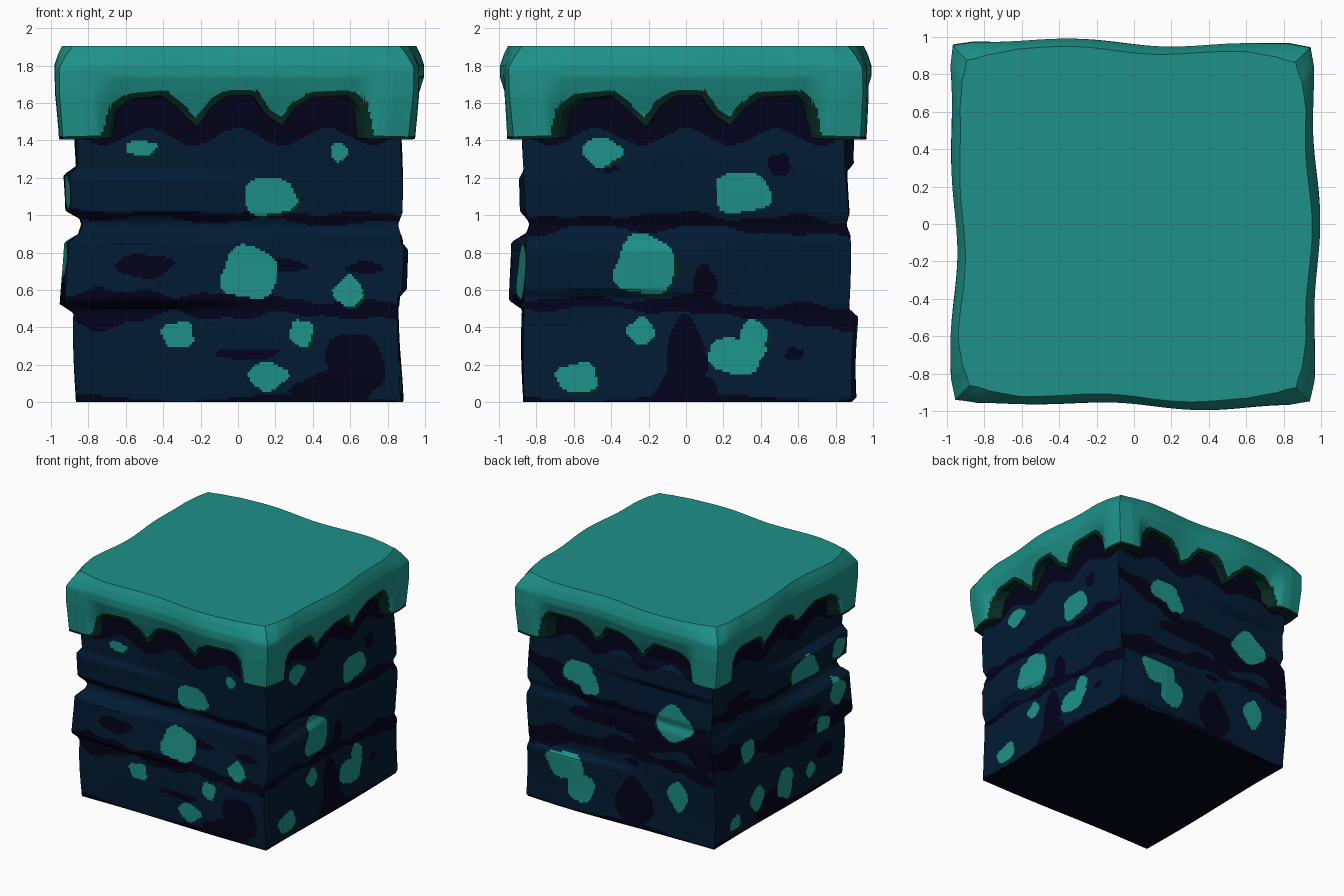
import bpy, bmesh, math
from math import sin, cos, pi

if "Cube" in bpy.data.objects:
    bpy.data.objects.remove(bpy.data.objects["Cube"])

# Colours
def mat(name, rgb):
    m = bpy.data.materials.new(name)
    m.diffuse_color = (*rgb, 1)
    m.use_nodes = True
    m.node_tree.nodes["Principled BSDF"].inputs["Base Color"].default_value = m.diffuse_color
    return m

TEAL, NAVY, DARK, GREEN = range(4)
MATS = [mat("teal_moss", (.0125, .285, .247)), mat("navy_rock", (.0006, .0110, .0325)),
        mat("dark_purple_soil", (.0006, .0004, .0100)), mat("dark_green_rim", (.0015, .022, .014))]

# Sides: 0 front (-y), 1 right (+x), 2 back (+y), 3 left (-x); t runs along x or y
# Moss spots and soil patches per side: (t, z, half width, half height)
SPOTS = [
    [(-.52, 1.36, .08, .04), (.54, 1.34, .045, .05), (.17, 1.10, .14, .10), (.06, .69, .15, .14),
     (.59, .59, .075, .08), (-.32, .36, .085, .07), (.34, .37, .06, .07), (.16, .14, .10, .075)],
    [(-.45, 1.34, .10, .075), (.30, 1.12, .15, .11), (-.22, .73, .16, .16), (-.24, .38, .07, .07),
     (-.58, .13, .11, .08), (.27, .25, .15, .10), (.36, .35, .07, .09)],
    [(.40, 1.17, .14, .10), (.30, 1.10, .09, .09), (-.49, .97, .16, .14), (.36, .23, .12, .13),
     (.50, .38, .17, .11), (-.53, .37, .09, .12)],
    [(-.29, 1.09, .16, .12), (-.71, .77, .11, .10), (-.49, .57, .08, .08), (.41, .67, .09, .09),
     (.28, .22, .09, .10), (-.09, .21, .10, .13), (.57, .12, .07, .06), (-.42, .2, .06, .06),
     (-.75, 1.12, .10, .08)]]
PATCHES = [
    [(-.50, .73, .15, .06), (.62, .20, .16, .17), (.50, .06, .2, .10), (.05, .26, .17, .03),
     (.2, .73, .16, .035), (.68, .72, .1, .03)],
    [(0, .2, .10, .26), (.0, .05, .17, .12), (.5, 1.27, .06, .06), (.1, .62, .06, .12),
     (.58, .26, .05, .03), (-.42, 1.25, .06, .02)],
    [(.25, .85, .22, .06), (-.12, .2, .16, .2), (-.3, .85, .25, .16), (-.1, .55, .06, .03)],
    [(.1, .1, .2, .12), (-.2, .72, .25, .08), (.5, 1.15, .15, .04), (-.6, .3, .1, .06)]]
# Soil strata: heights at t = -.9, 0, .9 and half thickness at both ends
BANDS = [[(.50, .53, .48, .085, .035), (1.01, .99, .98, .018, .026)],
         [(.95, .97, .925, .035, .04), (.53, .52, .44, .02, .05)],
         [(.80, .88, 1.22, .12, .06), (.58, .66, .55, .04, .07)],
         [(.55, .62, .74, .08, .07), (1.00, 1.00, 1.10, .03, .05)]]
# Rock ledges: (side, t of the peak, z from, z to, depth); each fades along the wall
LEDGES = [(3, -.6, .50, .88, .08), (3, -.6, 1.00, 1.24, .075), (0, -.6, .52, .88, .075),
          (0, -.6, 1.00, 1.22, .03), (2, .6, 0, .48, .06), (2, -.5, 1.25, 1.45, .045),
          (1, .8, .50, .88, .015), (1, -.5, .58, .84, .045), (1, .8, 0, .46, .01)]
# Lower outline of the moss cap along one side
DRIP = [(-1.1, 1.40), (-.70, 1.41), (-.67, 1.55), (-.58, 1.62), (-.40, 1.64), (-.30, 1.55), (-.22, 1.47),
        (-.14, 1.58), (-.05, 1.64), (.08, 1.64), (.15, 1.54), (.24, 1.48), (.31, 1.57), (.40, 1.63),
        (.60, 1.64), (.67, 1.57), (.70, 1.41), (1.1, 1.40)]

def lerp(table, x):
    for (a, va), (b, vb) in zip(table, table[1:]):
        if x <= b:
            f = (x - a) / (b - a)
            return va + (vb - va) * f
    return table[-1][1]

def clamp(x):
    return max(0, min(1, x))

def in_blob(t, z, blob, k):
    bt, bz, rt, rz = blob
    dt, dz = (t - bt) / rt, (z - bz) / rz
    r = math.hypot(dt, dz)
    if r > 1.3:
        return False
    a = math.atan2(dz, dt)
    return r < 1.02 + .06 * sin(3 * a + k) + .07 * sin(4 * a + 2 * k)

# Half widths of the rock and of the cap
def rock_half(side, t, z):
    h = .864 + .012 * sin(5 * z + side * 2) + .006 * sin(3 * t + 4 * z + side)
    h -= .02 * max(0, 1 - abs(z - .95) / .06)
    for s, a, c, e, d in LEDGES:
        if s == side and c - .03 < z < e + .03:
            fade = clamp(1.15 - abs(t - a) / .75)
            h += d * fade * clamp(min((z - c) / .05 + .5, (e - z) / .05 + .5))
    return h

CAP = [(1.3, .94), (1.4, .95), (1.65, .97), (1.8, .97), (1.86, .95), (1.91, .925)]

def cap_half(side, t, z):
    h = lerp(CAP, z) + .016 * sin(3.1 * t + side * 1.7) + .01 * sin(7 * t + side * 2.3 + z * 3)
    # lean in towards the rock between the corners, chamfer the corners
    h -= .065 * clamp((1.74 - z) / .2) * clamp((.8 - abs(t)) / .12)
    h -= .02 * clamp((abs(t) - .88) / .12)
    return h - .035 * clamp((abs(t) - .7) / .25) * clamp((z - 1.78) / .13)

# Face colours
def rock_colour(side, t, z):
    for k, s in enumerate(SPOTS[side]):
        if in_blob(t, z, s, k + side):
            return TEAL
    for k, s in enumerate(SPOTS[side]):
        if k % 2 == 0 and in_blob(t - .015, z + .012, s, k + side):
            return GREEN
    if z > 1.42 + .045 * cos(2 * pi * t / .48) or z < .025 + .02 * sin(5 * t + side):
        return DARK
    for a, b, c, w0, w1 in BANDS[side]:
        mid = lerp([(-.9, a), (0, b), (.9, c)], t) + .012 * sin(11 * t + side)
        w = lerp([(-.9, w0), (.9, w1)], t) * (1 + .35 * sin(9 * t + 3 * a) + .2 * sin(23 * t))
        if abs(z - mid) < w:
            return DARK
    if any(in_blob(t, z, p, 2 * k + side) for k, p in enumerate(PATCHES[side])):
        return DARK
    return NAVY

def cap_colour(side, t, z):
    edge = max(lerp(DRIP, t + d) for d in (-.025, 0, .025))
    return GREEN if z < edge + .025 else TEAL

# Block wall: a square loop of columns, each running from low(t) to top
N = 136
def block(name, half, low, top, rows, colour, rim=False, bottom=DARK, lid=TEAL):
    bm = bmesh.new()
    steps = [-1 + 2 * i / N for i in range(N)]
    ring = [(s, -1, 0) for s in steps] + [(1, s, 1) for s in steps]
    ring += [(-s, 1, 2) for s in steps] + [(-1, -s, 3) for s in steps]

    def place(px, py, z, inset=0):
        hx = half(1 if px > 0 else 3, py, z) - inset
        hy = half(2 if py > 0 else 0, px, z) - inset
        return bm.verts.new((px * hx, py * hy, z))

    cols = []
    for px, py, side in ring:
        t = px if side in (0, 2) else py
        z0 = low(t * .95)
        col = [place(px, py, z0, .08)] if rim else []
        col += [place(px, py, z0 + (top - z0) * j / rows) for j in range(rows + 1)]
        cols.append(col)
    for i, (px, py, side) in enumerate(ring):
        a, b = cols[i], cols[(i + 1) % len(cols)]
        for j in range(len(a) - 1):
            f = bm.faces.new((a[j], b[j], b[j + 1], a[j + 1]))
            c = f.calc_center_median()
            f.material_index = GREEN if rim and j == 0 else colour(side, c.x if side in (0, 2) else c.y, c.z)
            f.smooth = True
    bm.faces.new([c[-1] for c in cols]).material_index = lid
    if not rim:
        bm.faces.new([c[0] for c in reversed(cols)]).material_index = bottom
    me = bpy.data.meshes.new(name)
    bm.to_mesh(me)
    bm.free()
    for m in MATS:
        me.materials.append(m)
    ob = bpy.data.objects.new(name, me)
    bpy.context.collection.objects.link(ob)
    bpy.ops.object.select_all(action='DESELECT')
    ob.select_set(True)
    bpy.context.view_layer.objects.active = ob
    bpy.ops.object.shade_smooth_by_angle(angle=math.radians(35))

block("rock_body", rock_half, lambda t: 0, 1.75, 130, rock_colour, lid=DARK)
block("moss_cap", cap_half, lambda t: lerp(DRIP, t), 1.906, 28, cap_colour, rim=True)
